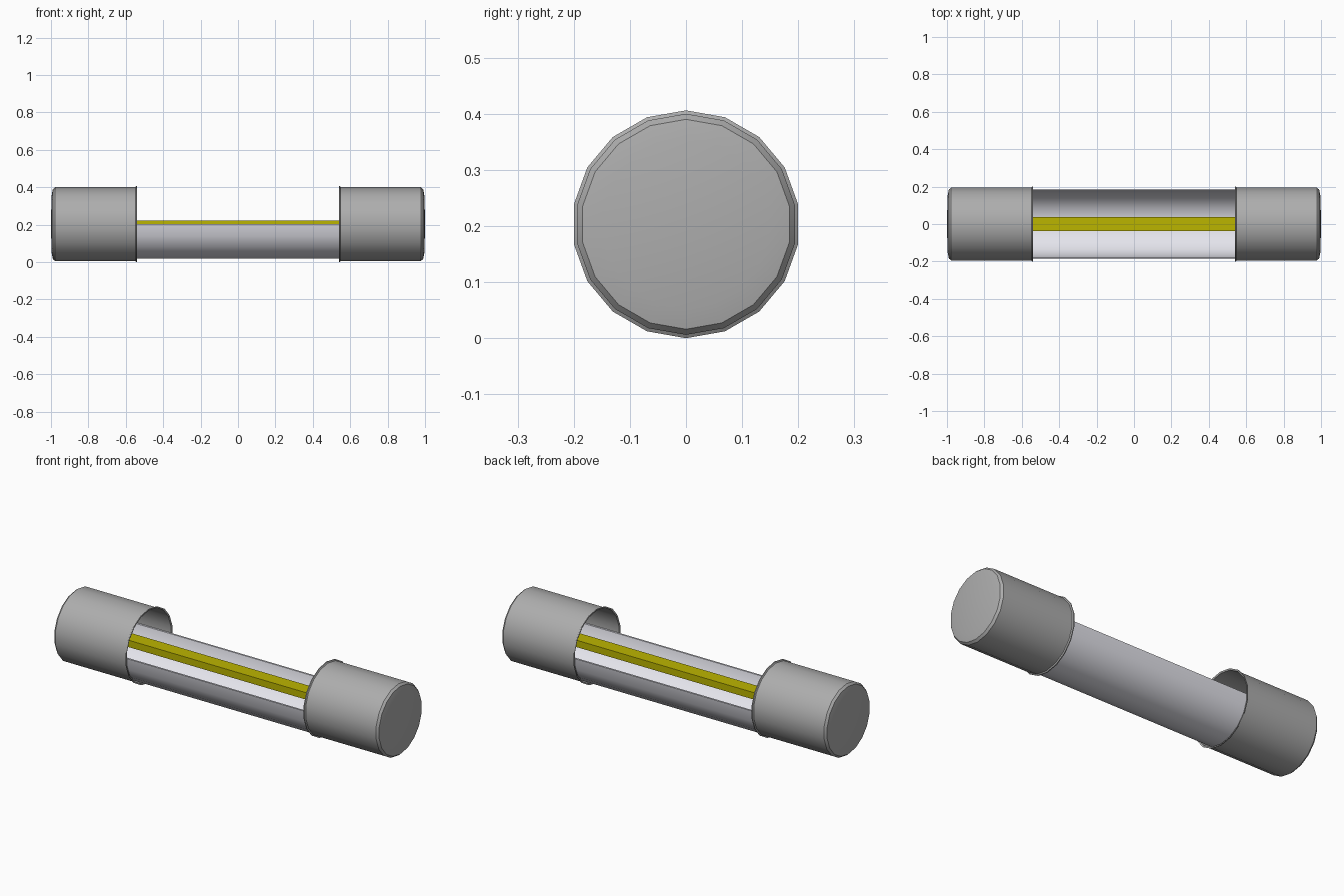
import bpy, bmesh
from math import sin, cos, pi, radians

if "Cube" in bpy.data.objects:
    bpy.data.objects.remove(bpy.data.objects["Cube"])

ZC = 0.203      # height of the long axis
SIDES = 18      # facets around the axis


def lathe(name, profile, start=0.0, sweep=2 * pi, closed=False):
    """Sweep an (x, radius) profile around the x axis; angle 0 points up."""
    full = abs(sweep - 2 * pi) < 1e-6
    steps = round(SIDES * sweep / (2 * pi))
    bm = bmesh.new()
    rings = []
    for i in range(steps if full else steps + 1):
        a = start + sweep * i / steps
        rings.append([bm.verts.new((x, r * sin(a), ZC + r * cos(a))) for x, r in profile])
    n = len(profile)
    for i in range(steps):
        p, q = rings[i], rings[(i + 1) % len(rings)]
        for j in range(n if closed else n - 1):
            k = (j + 1) % n
            bm.faces.new((p[j], p[k], q[k], q[j]))
    if closed and not full:
        bm.faces.new(rings[0])
        bm.faces.new(rings[-1])
    bmesh.ops.remove_doubles(bm, verts=bm.verts, dist=1e-5)
    bmesh.ops.recalc_face_normals(bm, faces=bm.faces)
    return finish(name, bm)


def finish(name, bm, color=None):
    me = bpy.data.meshes.new(name)
    bm.to_mesh(me)
    bm.free()
    ob = bpy.data.objects.new(name, me)
    bpy.context.collection.objects.link(ob)
    bpy.ops.object.select_all(action='DESELECT')
    ob.select_set(True)
    bpy.context.view_layer.objects.active = ob
    bpy.ops.object.shade_smooth_by_angle(angle=radians(30))
    if color:
        mat = bpy.data.materials.new(name)
        mat.diffuse_color = color
        mat.use_nodes = True
        mat.node_tree.nodes["Principled BSDF"].inputs["Base Color"].default_value = mat.diffuse_color
        me.materials.append(mat)
    return ob


def paint(ob, color):
    mat = bpy.data.materials.new(ob.name)
    mat.diffuse_color = color
    mat.use_nodes = True
    mat.node_tree.nodes["Principled BSDF"].inputs["Base Color"].default_value = mat.diffuse_color
    ob.data.materials.append(mat)


# End caps: thin hollow cups with a small lip and a slightly domed end
cup = [(0.965, 0), (0.965, 0.191), (0.543, 0.195), (0.54, 0.203), (0.545, 0.203),
       (0.549, 0.197), (0.978, 0.197), (0.99, 0.187), (0.997, 0.15), (1.0, 0)]
METAL = (0.42, 0.42, 0.42, 1)
for side, s in (("left", -1), ("right", 1)):
    paint(lathe(side + "_cap", [(s * x, r) for x, r in cup]), METAL)

# Glass tube: only the lower half of a thin-walled cylinder
wall = [(-0.95, 0.178), (0.95, 0.178), (0.95, 0.188), (-0.95, 0.188)]
paint(lathe("glass_tube", wall, start=pi / 2, sweep=pi, closed=True), (0.78, 0.78, 0.84, 1))

# Fuse strip running along the middle
bm = bmesh.new()
bmesh.ops.create_cube(bm, size=1)
for v in bm.verts:
    v.co = (v.co.x * 1.9, v.co.y * 0.076, ZC + v.co.z * 0.038)
finish("fuse_strip", bm, (0.5, 0.46, 0.0, 1))
